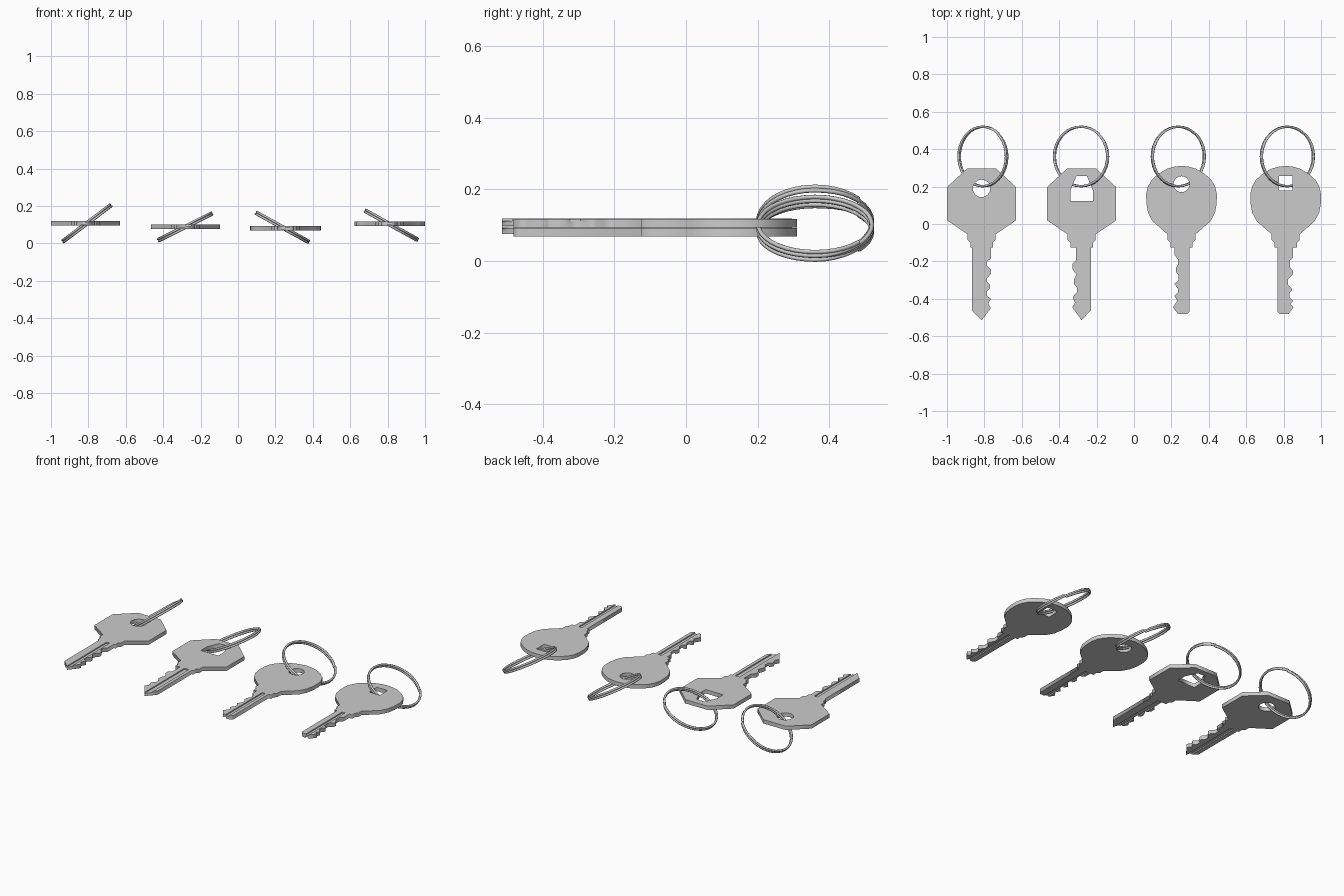
import bpy, bmesh, math
from mathutils import Matrix

if "Cube" in bpy.data.objects:
    bpy.data.objects.remove(bpy.data.objects["Cube"])

HALF = 0.012          # half thickness of a key


def link(name, data):
    ob = bpy.data.objects.new(name, data)
    bpy.context.collection.objects.link(ob)
    return ob


def curve_to_mesh(name, curve):
    # turn a curve into a welded mesh object
    tmp = link("tmp", curve)
    deps = bpy.context.evaluated_depsgraph_get()
    me = bpy.data.meshes.new_from_object(tmp.evaluated_get(deps))
    bpy.data.objects.remove(tmp)
    bm = bmesh.new()
    bm.from_mesh(me)
    bmesh.ops.remove_doubles(bm, verts=bm.verts, dist=1e-5)
    bmesh.ops.recalc_face_normals(bm, faces=bm.faces)
    bm.to_mesh(me)
    bm.free()
    return link(name, me)


def add_spline(curve, pts, closed=True):
    s = curve.splines.new('POLY')
    s.points.add(len(pts) - 1)
    for p, c in zip(s.points, pts):
        p.co = (c[0], c[1], c[2] if len(c) > 2 else 0, 1)
    s.use_cyclic_u = closed


def circle(cy, r, n=16):
    return [(r * math.sin(2 * math.pi * i / n), cy + r * math.cos(2 * math.pi * i / n)) for i in range(n)]


def make_groove(name, key, x0, x1, z):
    bm = bmesh.new()
    bmesh.ops.create_cube(bm, size=1, matrix=Matrix.Translation(((x0 + x1) / 2, -0.365, z))
                          @ Matrix.Diagonal((x1 - x0, 0.48, 0.02, 1)))
    me = bpy.data.meshes.new(name)
    bm.to_mesh(me)
    bm.free()
    cut = link(name, me)
    cut.location = key.location
    cut.hide_render = True
    cut.hide_set(True)
    mod = key.modifiers.new(name, 'BOOLEAN')
    mod.operation = 'DIFFERENCE'
    mod.object = cut
    mod.solver = 'EXACT'


def make_key(name, x, z, side, head, hole, blade, groove):
    # outline: right half of the head, blade with teeth, left half of the head
    neck = [(0.075, -0.055), (0.075, -0.085), (0.06, -0.1), (0.06, -0.125)]
    right = head + neck
    left = [(-px, py) for px, py in reversed(right) if px > 0]
    pts = right + blade + left
    curve = bpy.data.curves.new(name, 'CURVE')
    curve.dimensions = '2D'
    curve.fill_mode = 'BOTH'
    curve.extrude = HALF
    add_spline(curve, [(side * px, py) for px, py in pts])
    add_spline(curve, hole)
    key = curve_to_mesh(name, curve)
    key.location = (x, 0, z)
    make_groove(name + "_groove_top", key, groove[0], groove[1], 0.015)
    make_groove(name + "_groove_bottom", key, -groove[1], -groove[0], -0.015)


def make_ring(name, x, z, tilt):
    # split ring: two flat turns joined by a short ramp
    r, n = 0.159, 36
    start = math.radians(50)
    pts = []
    for i in range(2 * n + 1):
        a = start + 2 * math.pi * i / n
        h = max(-1, min(1, (i / n - 1) * 9)) * 0.006
        pts.append((r * math.cos(a), r * math.sin(a), h))
    curve = bpy.data.curves.new(name, 'CURVE')
    curve.dimensions = '3D'
    curve.bevel_depth = 0.0062
    curve.bevel_resolution = 2
    curve.use_fill_caps = True
    add_spline(curve, pts, False)
    ring = curve_to_mesh(name, curve)
    ring.location = (x, 0.361, z)
    ring.rotation_euler = (0, math.radians(tilt), 0)
    bpy.context.view_layer.objects.active = ring
    ring.select_set(True)
    bpy.ops.object.shade_smooth_by_angle(angle=math.radians(60))
    ring.select_set(False)


# head halves, listed from the top centre down
octagon = [(0.078, 0.296), (0.185, 0.197), (0.185, 0.02)]
rounded = [(0, 0.311), (0.04, 0.306), (0.078, 0.295), (0.125, 0.267), (0.16, 0.235), (0.18, 0.2),
           (0.189, 0.16), (0.188, 0.11), (0.179, 0.06), (0.155, 0.015)]

# blades, listed down the toothed edge and back up the plain edge
pointed_a = [(0.05, -0.125), (0.05, -0.185), (0.03, -0.2), (0.03, -0.225), (0.05, -0.245), (0.05, -0.265),
             (0.03, -0.29), (0.03, -0.31), (0.045, -0.325), (0.045, -0.345), (0.028, -0.36), (0.03, -0.385),
             (0.05, -0.4), (0.035, -0.425), (0.05, -0.45), (0, -0.515), (-0.05, -0.465), (-0.05, -0.125)]
pointed_b = [(0.03, -0.125), (0.03, -0.195), (0.05, -0.215), (0.05, -0.24), (0.028, -0.27), (0.042, -0.3),
             (0.042, -0.32), (0.025, -0.34), (0.025, -0.365), (0.048, -0.39), (0.035, -0.42), (0.05, -0.445),
             (0, -0.515), (-0.05, -0.46), (-0.05, -0.125)]
blunt_a = [(0.038, -0.125), (0.038, -0.165), (0.018, -0.19), (0.018, -0.215), (0.03, -0.235), (0.03, -0.255),
           (0.015, -0.275), (0.015, -0.3), (0.038, -0.32), (0.02, -0.345), (0.02, -0.365), (0.038, -0.385),
           (0.022, -0.41), (0.045, -0.445), (0.018, -0.482), (-0.03, -0.482), (-0.043, -0.47), (-0.043, -0.125)]
blunt_b = [(0.04, -0.125), (0.04, -0.18), (0.022, -0.195), (0.022, -0.23), (0.038, -0.25), (0.038, -0.27),
           (0.012, -0.295), (0.012, -0.325), (0.036, -0.35), (0.02, -0.37), (0.02, -0.39), (0.04, -0.41),
           (0.025, -0.43), (0.042, -0.445), (0.015, -0.482), (-0.03, -0.482), (-0.043, -0.47), (-0.043, -0.125)]

trapezoid = [(-0.06, 0.122), (0.06, 0.122), (0.06, 0.18), (0.028, 0.256), (-0.028, 0.256), (-0.06, 0.18)]
square = [(-0.037, 0.18), (0.037, 0.18), (0.037, 0.256), (-0.037, 0.256)]

make_key("octagon_key_round_hole", -0.815, 0.107, 1, octagon, circle(0.19, 0.047), pointed_a, (0.0, 0.022))
make_key("octagon_key_trapezoid_hole", -0.28, 0.088, -1, octagon, trapezoid, pointed_b, (0.0, 0.03))
make_key("rounded_key_round_hole", 0.254, 0.080, -1, rounded, circle(0.213, 0.043), blunt_a, (0.0, 0.022))
make_key("rounded_key_square_hole", 0.811, 0.106, 1, rounded, square, blunt_b, (-0.008, 0.012))

make_ring("split_ring_1", -0.808, 0.107, -37)
make_ring("split_ring_2", -0.283, 0.088, -26.5)
make_ring("split_ring_3", 0.237, 0.086, 29)
make_ring("split_ring_4", 0.82, 0.097, 29)
